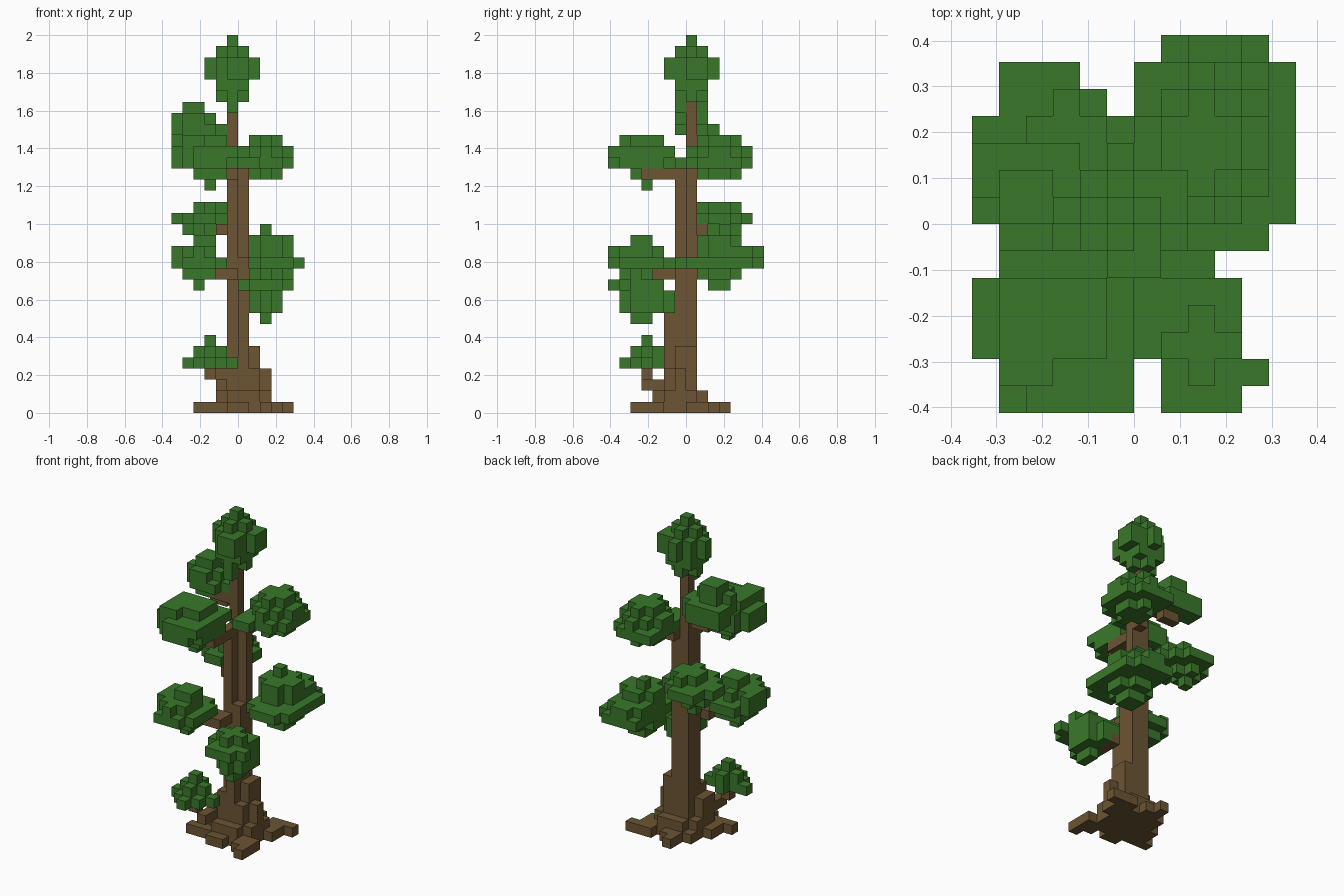
import bpy, bmesh
from mathutils import Vector

if "Cube" in bpy.data.objects:
    bpy.data.objects.remove(bpy.data.objects["Cube"], do_unlink=True)

UNIT = 2 / 34  # edge of one block


def material(name, rgb):
    mat = bpy.data.materials.new(name)
    mat.use_nodes = True
    mat.diffuse_color = (*rgb, 1)
    mat.node_tree.nodes["Principled BSDF"].inputs["Base Color"].default_value = (*rgb, 1)
    return mat


BARK = material("bark brown", (0.15, 0.09, 0.033))
LEAF = material("leaf green", (0.042, 0.19, 0.023))


def box(x0, x1, y0, y1, z0, z1, trim=0):
    """Block cells of a box whose upright corners are trimmed in steps."""
    cells = set()
    for x in range(x0, x1):
        for y in range(y0, y1):
            corner = min(x - x0, x1 - 1 - x) + min(y - y0, y1 - 1 - y)
            if corner >= trim:
                cells |= {(x, y, z) for z in range(z0, z1)}
    return cells


def build(name, cells, mat):
    """Mesh the outer faces of a set of block cells."""
    bm = bmesh.new()
    for cell in cells:
        centre = Vector(cell) + Vector((0.5, 0.5, 0.5))
        for axis in range(3):
            for sign in (-1, 1):
                step = Vector((0, 0, 0))
                step[axis] = sign
                if tuple(int(c) for c in Vector(cell) + step) in cells:
                    continue
                u = Vector((0, 0, 0))
                u[(axis + 1) % 3] = 0.5
                v = step.cross(u)
                mid = centre + step / 2
                quad = [mid - u - v, mid + u - v, mid + u + v, mid - u + v]
                bm.faces.new([bm.verts.new(p * UNIT) for p in quad])
    bmesh.ops.remove_doubles(bm, verts=bm.verts[:], dist=UNIT / 50)
    mesh = bpy.data.meshes.new(name)
    bm.to_mesh(mesh)
    bm.free()
    mesh.materials.append(mat)
    obj = bpy.data.objects.new(name, mesh)
    bpy.context.collection.objects.link(obj)


# Trunk: wide foot, square stem, notched upper stem, single-block tip
trunk = box(-1, 1, -1, 1, 0, 14) | box(0, 1, -2, -1, 0, 11)
trunk |= box(-1, 1, 0, 1, 14, 22) | box(-1, 0, -1, 0, 14, 22)
trunk |= box(-1, 0, 0, 1, 22, 28)
trunk |= box(-1, 2, -2, 1, 0, 4) | box(1, 2, -1, 1, 4, 6) | box(-1, 0, -2, -1, 4, 5)
trunk |= box(-2, 3, -3, 2, 0, 2, 1) | box(-2, 3, -1, 0, 2, 3) | box(2, 3, -1, 0, 3, 4)
trunk |= box(-2, -1, -2, 0, 2, 4)

# Roots spreading over the ground
roots = box(-2, 3, -3, 2, 0, 1)
roots |= box(-4, -2, -3, -2, 0, 1) | box(-3, -2, -2, 0, 0, 1)
roots |= box(3, 4, 0, 3, 0, 1) | box(4, 5, 2, 3, 0, 1) | box(2, 3, 2, 3, 0, 1)
roots |= box(2, 4, -4, -2, 0, 1) | box(3, 4, -5, -4, 0, 1)
roots |= box(-1, 1, 2, 3, 0, 1) | box(-1, 0, 3, 4, 0, 1)
roots |= box(-1, 1, -4, -3, 0, 1)

# Branches reaching into the leaf clusters
branches = box(-1, 0, -4, -1, 21, 22)
branches |= box(-2, 0, -3, -1, 12, 13)
branches |= box(-2, -1, 0, 2, 16, 17)
branches |= box(0, 1, 1, 2, 21, 22)
branches |= box(-3, -1, 0, 1, 24, 25) | box(-4, -2, 1, 2, 23, 24)
branches |= box(1, 2, -3, -1, 9, 10)
branches |= box(-3, -2, -4, -3, 3, 4) | box(-2, -1, -4, -2, 2, 3)

wood = trunk | roots | branches
build("trunk", trunk, BARK)
build("roots", roots - trunk, BARK)
build("branches", branches - trunk - roots, BARK)


def leaves(name, *layers):
    """One leaf cluster stacked from trimmed boxes."""
    cells = set()
    for layer in layers:
        cells |= box(*layer)
    build(name, cells - wood, LEAF)


leaves("crown",
       (-2, 1, -1, 2, 28, 33, 1), (-2, 1, -1, 2, 29, 32),
       (-3, 2, -2, 3, 30, 32, 2), (1, 2, 1, 2, 30, 32), (0, 1, -2, -1, 30, 32),
       (-1, 0, 0, 1, 33, 34), (-1, 0, -1, 0, 27, 28))

leaves("upper_left_leaves",
       (-6, -1, 0, 3, 24, 25, 1), (-6, -1, -1, 3, 25, 26, 1),
       (-6, -5, 2, 3, 24, 26), (-6, -2, -1, 2, 26, 27, 1),
       (-5, -3, 0, 2, 27, 28))

leaves("upper_front_leaves",
       (-3, -2, -4, -3, 20, 21), (-4, -1, -5, -2, 21, 22),
       (-5, 0, -7, -1, 22, 23, 1), (-4, 0, -7, -1, 23, 24),
       (-5, -4, -6, -1, 22, 24), (-6, -5, -5, -2, 22, 24),
       (-5, -1, -5, -2, 24, 25), (-5, -3, -6, -5, 24, 25))

leaves("upper_right_leaves",
       (1, 4, 1, 5, 21, 22, 1), (0, 5, 0, 6, 22, 23, 1), (0, 1, 5, 6, 22, 23),
       (0, 5, 0, 6, 23, 24, 2), (1, 4, 1, 5, 24, 25, 1),
       (0, 1, 0, 1, 22, 23), (0, 2, -1, 0, 22, 23))

leaves("middle_back_leaves",
       (-4, -3, 3, 4, 15, 16), (-5, -2, 2, 5, 16, 17, 1),
       (-6, 0, 0, 6, 17, 18, 2), (-5, -4, 5, 6, 17, 18),
       (-4, -1, 1, 5, 18, 19, 1))

leaves("middle_right_leaves",
       (2, 4, 2, 4, 11, 12), (1, 5, 1, 5, 12, 13, 1),
       (1, 6, 0, 6, 13, 14), (1, 5, 6, 7, 13, 14), (2, 5, -1, 0, 13, 14),
       (1, 5, 1, 7, 14, 15, 1), (1, 5, 1, 5, 15, 16, 1), (2, 3, 3, 4, 16, 17))

leaves("middle_left_leaves",
       (-4, -3, -4, -3, 11, 12), (-5, -2, -5, -2, 12, 13),
       (-5, -2, -7, -1, 13, 14), (-2, -1, -6, -2, 13, 14),
       (-6, -5, -5, -2, 13, 15), (-5, -2, -7, -2, 14, 15, 1),
       (-4, -2, -5, -3, 15, 16))

leaves("lower_front_leaves",
       (2, 3, -5, -3, 8, 9), (1, 4, -6, -1, 9, 11, 1), (1, 3, -2, -1, 10, 11),
       (0, 4, -5, -2, 11, 12), (1, 4, -7, -2, 11, 12),
       (1, 4, -6, -3, 12, 13, 1), (4, 5, -6, -5, 11, 12))

leaves("lowest_leaves",
       (-5, 0, -6, -2, 4, 5, 2), (-5, 0, -4, -3, 4, 5),
       (-4, -1, -5, -2, 4, 6, 1), (-3, -2, -4, -3, 6, 7))
